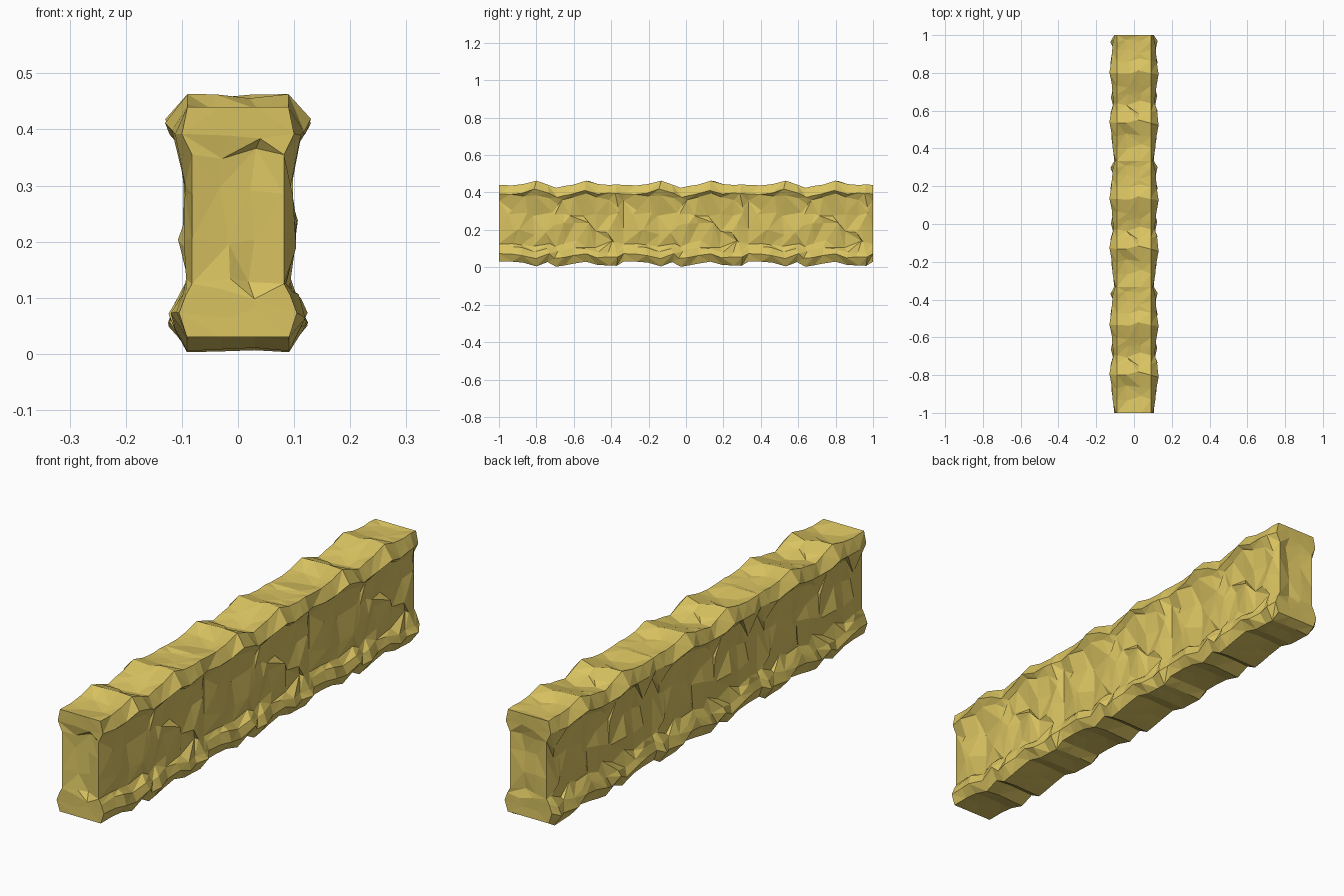
import bpy, bmesh, random

if "Cube" in bpy.data.objects:
    bpy.data.objects.remove(bpy.data.objects["Cube"])

random.seed(7)
J = random.uniform
MODULE = 2 / 3

# one wall module: (offset along y, top z, bottom z, coping half width,
#                   coping underside z, footing half width)
STATIONS = [
    (0.000, 0.440, 0.030, 0.100, 0.355, 0.105),
    (0.070, 0.438, 0.030, 0.112, 0.300, 0.110),
    (0.130, 0.445, 0.025, 0.118, 0.380, 0.120),
    (0.200, 0.463, 0.005, 0.130, 0.385, 0.112),
    (0.260, 0.442, 0.028, 0.122, 0.370, 0.124),
    (0.305, 0.425, 0.003, 0.108, 0.335, 0.112),
    (0.350, 0.435, 0.010, 0.114, 0.360, 0.122),
    (0.400, 0.442, 0.020, 0.118, 0.375, 0.110),
    (0.465, 0.463, 0.030, 0.130, 0.395, 0.118),
    (0.530, 0.445, 0.012, 0.120, 0.375, 0.124),
    (0.590, 0.440, 0.010, 0.116, 0.360, 0.112),
    (0.630, 0.443, 0.008, 0.112, 0.320, 0.125),
]


def side(top, bot, wt, under, wf, rough):
    """Half cross-section, bottom to top, as (x, dy, z)."""
    def r(a):
        return J(-a, a) * rough
    base = 0.088 if rough else 0.082
    return [
        (0.091, 0, bot),
        (wf, r(.012), bot + 0.043 + r(.006)),
        (wf - 0.012, r(.012), bot + 0.075 + r(.012)),
        (base + r(.006), r(.022), 0.125 + r(.022)),
        (base + 0.006 * rough + r(.013), r(.028), 0.205 + r(.035)),
        (base + r(.010), r(.028), 0.285 + r(.012)),
        (wt - 0.018, r(.012), under),
        (wt, r(.012), top - 0.048 + r(.005)),
        (0.090, 0, top),
    ]


def ring(st, rough):
    """Closed cross-section: right side, top, left side, bottom."""
    dy, top, bot, wt, under, wf = st
    right = side(top, bot, wt, under, wf, rough)
    left = [(-x, y, z) for x, y, z in side(top, bot, wt, under, wf, rough)]
    tops = [(x + J(-.015, .015) * rough, J(-.02, .02) * rough,
             top - J(0, .014) * rough) for x in (.035, -.03)]
    bots = [(x, 0, bot + J(0, .006) * rough) for x in (-.03, .03)]
    return [(x, dy + y, z) for x, y, z in right + tops + left[::-1] + bots]


module = [ring(s, 0 if i == 0 else 1) for i, s in enumerate(STATIONS)]

# stone body: three repeats of the module, lofted
bm = bmesh.new()
rings = []
for k in range(3):
    for pts in module:
        rings.append([bm.verts.new((x, y - 1 + k * MODULE, z)) for x, y, z in pts])
rings.append([bm.verts.new((x, 1, z)) for x, y, z in module[0]])
n = len(module[0])


def facet(a, b, c, d):
    """Split a quad along a random diagonal."""
    if random.random() < 0.5:
        a, b, c, d = b, c, d, a
    bm.faces.new((a, b, c))
    bm.faces.new((a, c, d))


# the same diagonals are used in every module
for i in range(len(rings) - 1):
    A, B = rings[i], rings[i + 1]
    random.seed(100 + i % len(module))
    for j in range(n):
        k = (j + 1) % n
        facet(A[j], A[k], B[k], B[j])

# chipped end faces, slightly recessed in the middle
for R, s in ((rings[0], 1), (rings[-1], -1)):
    rows = []
    for i in range(9):
        right, left = R[i], R[19 - i]
        if i == 0:
            mid = [R[21], R[20]]
        elif i == 8:
            mid = [R[9], R[10]]
        else:
            deep = J(.008, .026) if 3 <= i <= 6 else 0.002
            mid = [bm.verts.new((x + J(-.012, .012), right.co.y + s * deep * f,
                                 right.co.z + J(-.012, .012)))
                   for x, f in ((.03, 1.0), (-.025, J(.2, .9)))]
        rows.append([right] + mid + [left])
    for lo, hi in zip(rows, rows[1:]):
        for c in range(3):
            facet(lo[c], lo[c + 1], hi[c + 1], hi[c])

bmesh.ops.recalc_face_normals(bm, faces=bm.faces)
mesh = bpy.data.meshes.new("stone_wall")
bm.to_mesh(mesh)
bm.free()
wall = bpy.data.objects.new("stone_wall", mesh)
bpy.context.collection.objects.link(wall)

mat = bpy.data.materials.new("sandstone")
mat.diffuse_color = (0.70, 0.55, 0.12, 1)
mat.use_nodes = True
mat.node_tree.nodes["Principled BSDF"].inputs["Base Color"].default_value = mat.diffuse_color
mesh.materials.append(mat)
